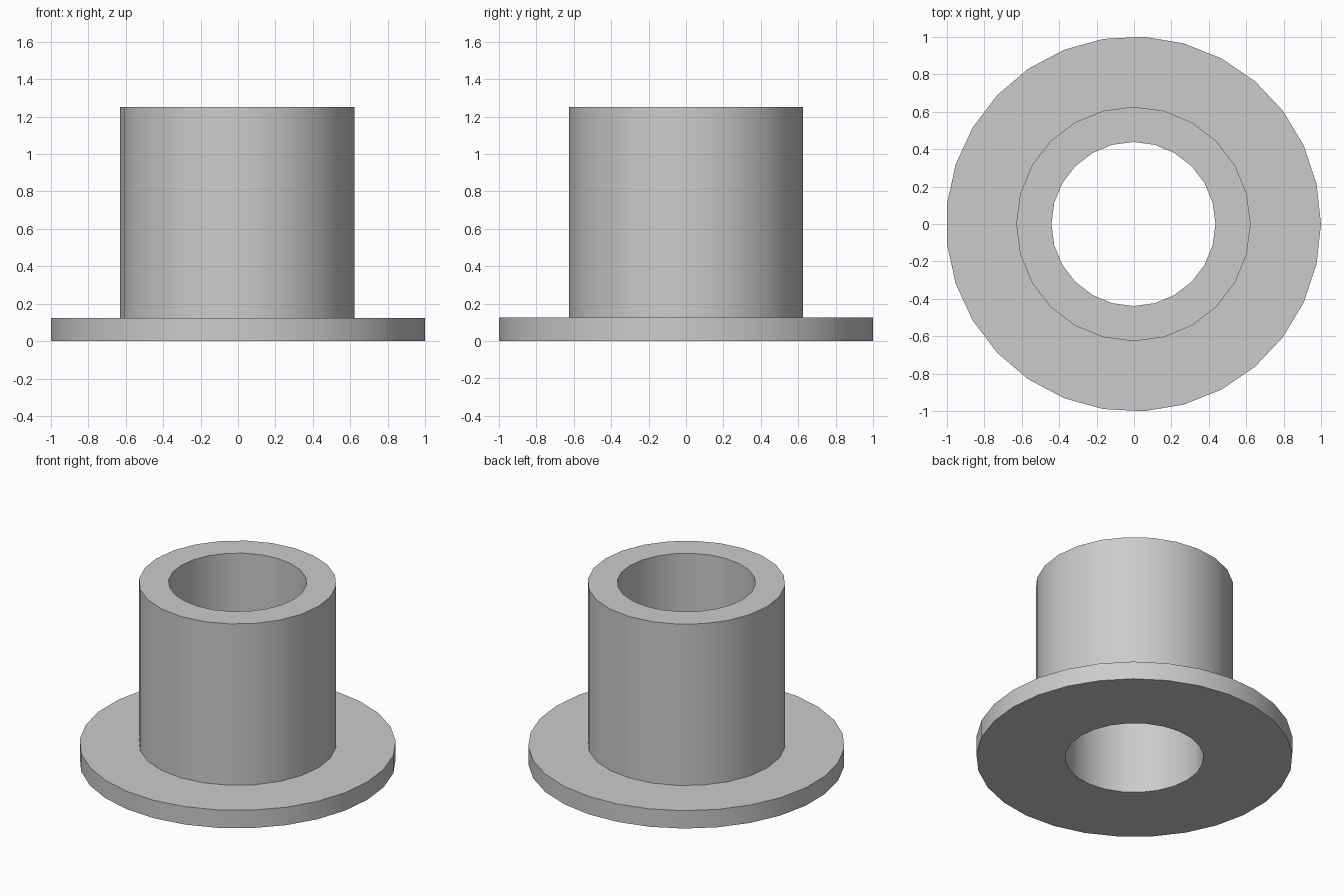
import bpy
import bmesh
from math import cos, sin, tau, radians

cube = bpy.data.objects.get("Cube")
if cube:
    bpy.data.objects.remove(cube, do_unlink=True)

# Dimensions
FLANGE_R, BARREL_R, BORE_R = 1.0015, 0.626, 0.438
FLANGE_H, TOTAL_H = 0.125, 1.252
FLANGE_SIDES, BARREL_SIDES = 29, 24
CENTRE_X = -0.003

grey = bpy.data.materials.new("plain grey")
grey.use_nodes = True
colour = (0.6, 0.6, 0.6, 1)
grey.diffuse_color = colour
grey.node_tree.nodes["Principled BSDF"].inputs["Base Color"].default_value = colour

bm = bmesh.new()


def ring(radius, z, sides):
    """Vertices of a regular polygon around the axis."""
    return [bm.verts.new((CENTRE_X + radius * cos(tau * i / sides),
                          radius * sin(tau * i / sides), z))
            for i in range(sides)]


def join(a, b):
    """Band of faces between two rings: quads where corners line up, else triangles."""
    i = j = 0
    while i < len(a) or j < len(b):
        lead = (i + 1) * len(b) - (j + 1) * len(a)
        corners = [b[j % len(b)], a[i % len(a)]]
        if lead <= 0:
            i += 1
            corners.append(a[i % len(a)])
        if lead >= 0:
            j += 1
            corners.append(b[j % len(b)])
        bm.faces.new(corners)


# Section of the bushing, from the bore bottom round to the bore top
rings = [
    ring(BORE_R, 0, BARREL_SIDES),
    ring(FLANGE_R, 0, FLANGE_SIDES),
    ring(FLANGE_R, FLANGE_H, FLANGE_SIDES),
    ring(BARREL_R, FLANGE_H, BARREL_SIDES),
    ring(BARREL_R, TOTAL_H, BARREL_SIDES),
    ring(BORE_R, TOTAL_H, BARREL_SIDES),
]

# Walls, flange faces and rim, closing back down the bore
for a, b in zip(rings, rings[1:] + rings[:1]):
    join(a, b)
bmesh.ops.recalc_face_normals(bm, faces=bm.faces)

mesh = bpy.data.meshes.new("flanged_bushing")
bm.to_mesh(mesh)
bm.free()
mesh.materials.append(grey)
bushing = bpy.data.objects.new("flanged_bushing", mesh)
bpy.context.collection.objects.link(bushing)

# Round walls smooth, rims crisp
bpy.ops.object.select_all(action="DESELECT")
bushing.select_set(True)
bpy.context.view_layer.objects.active = bushing
bpy.ops.object.shade_smooth_by_angle(angle=radians(30))
